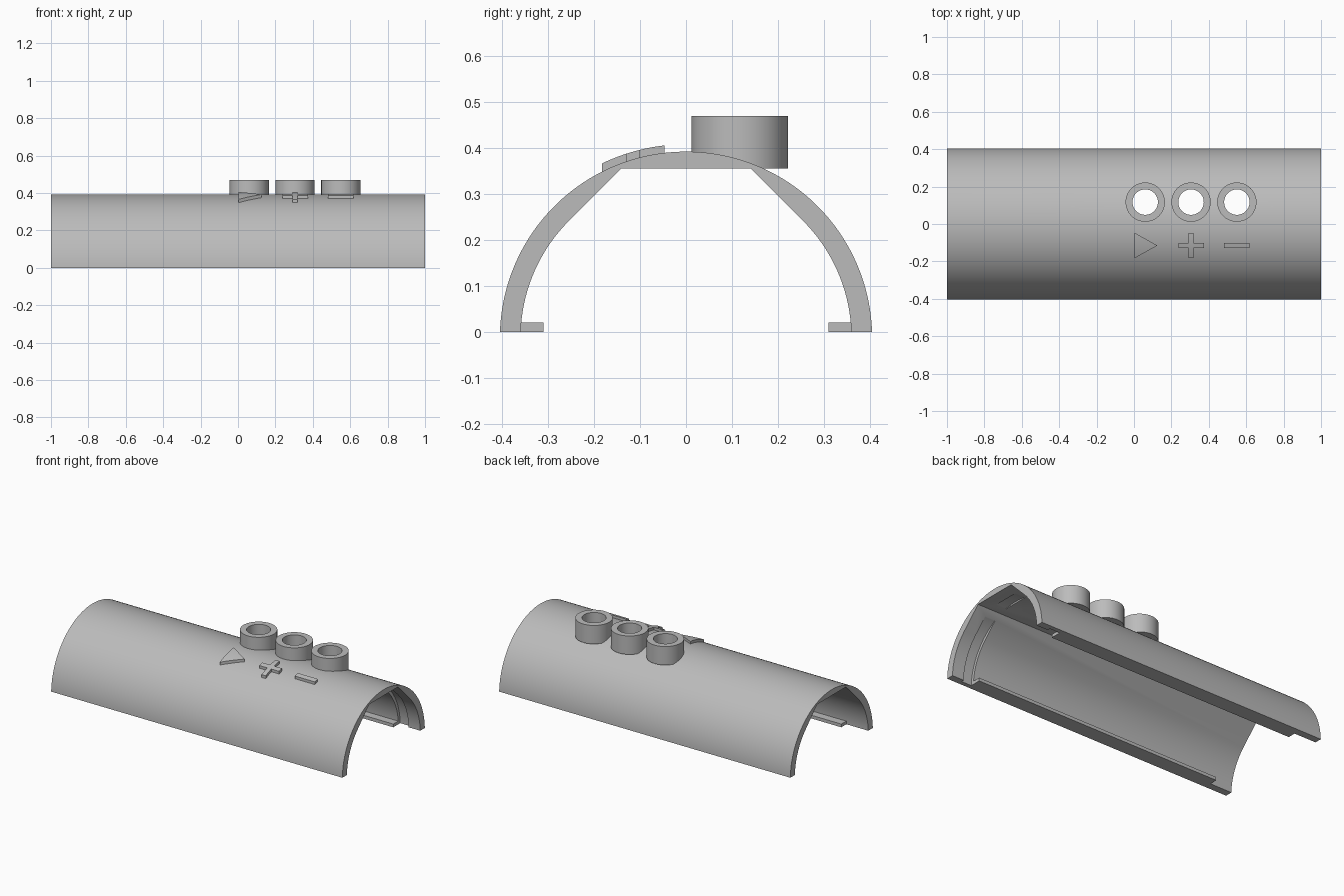
import bpy, bmesh, math
from mathutils import Matrix

cube = bpy.data.objects.get("Cube")
if cube:
    bpy.data.objects.remove(cube)

grey = bpy.data.materials.new("plain grey")
grey.use_nodes = True
grey.diffuse_color = (0.5, 0.5, 0.5, 1)
grey.node_tree.nodes["Principled BSDF"].inputs["Base Color"].default_value = (0.5, 0.5, 0.5, 1)

CZ = -0.013            # height of the tube axis
OUTER, INNER = 0.405, 0.36
ROOF = 0.355           # flat ceiling inside the shell


def prism(name, points, axis, lo, hi):
    """Extrude a 2D outline along x (points are y, z) or z (points are x, y)."""
    bm = bmesh.new()
    place = (lambda p, t: (t, p[0], p[1])) if axis == "x" else (lambda p, t: (p[0], p[1], t))
    ends = [[bm.verts.new(place(p, t)) for p in points] for t in (lo, hi)]
    bm.faces.new(ends[0])
    bm.faces.new(ends[1])
    n = len(points)
    for i in range(n):
        j = (i + 1) % n
        bm.faces.new((ends[0][i], ends[0][j], ends[1][j], ends[1][i]))
    bmesh.ops.recalc_face_normals(bm, faces=bm.faces)
    mesh = bpy.data.meshes.new(name)
    bm.to_mesh(mesh)
    bm.free()
    mesh.materials.append(grey)
    obj = bpy.data.objects.new(name, mesh)
    bpy.context.collection.objects.link(obj)
    return obj


def activate(obj):
    bpy.ops.object.select_all(action="DESELECT")
    obj.select_set(True)
    bpy.context.view_layer.objects.active = obj


def boolean(obj, cutter, operation):
    """Apply a boolean and throw the cutter away."""
    cutter.hide_render = True
    mod = obj.modifiers.new("cut", "BOOLEAN")
    mod.operation, mod.solver, mod.object = operation, "EXACT", cutter
    activate(obj)
    bpy.ops.object.modifier_apply(modifier=mod.name)
    bpy.data.objects.remove(cutter)


def smooth(obj):
    activate(obj)
    bpy.ops.object.shade_smooth_by_angle(angle=math.radians(25))


def arc(r, a0, a1, n, cy=0.0, cz=CZ):
    return [(cy + r * math.cos(a0 + (a1 - a0) * i / n),
             cz + r * math.sin(a0 + (a1 - a0) * i / n)) for i in range(n + 1)]


def circle(r, cx, cy, n=64):
    return arc(r, 0, 2 * math.pi, n, cx, cy)[:-1]


def rect(x0, x1, y0, y1):
    return [(x0, y0), (x1, y0), (x1, y1), (x0, y1)]


# Half-tube shell: round outside, chamfered flat ceiling inside
a = math.asin(-CZ / OUTER)
b = math.asin(-CZ / INNER)
side = arc(INNER, b, math.pi / 4, 24)
side.append((side[-1][0] + side[-1][1] - ROOF, ROOF))
outline = arc(OUTER, a, math.pi - a, 96) + [(-y, z) for y, z in side] + side[::-1]
shell = prism("shell", outline, "x", -1, 1)

# Shallow ring groove inside one end
boolean(shell, prism("groove_cutter", circle(0.378, 0, CZ, 128), "x", 0.85, 0.92), "DIFFERENCE")

# Three button collars, with holes through the shell
for label, x in (("play", 0.06), ("plus", 0.305), ("minus", 0.55)):
    collar = prism(label + "_button_collar", circle(0.105, x, 0.117), "z", ROOF, 0.47)
    for target in (collar, shell):
        boolean(target, prism("hole_cutter", circle(0.068, x, 0.117), "z", 0.1, 0.6), "DIFFERENCE")
    smooth(collar)
smooth(shell)

# Inner ledges along both lower edges
for label, s in (("front", -1), ("back", 1)):
    prism(label + "_ledge", rect(s * 0.31, s * 0.36, 0, 0.02), "x", -0.85, 0.85)

# Raised symbols that follow the curve of the shell
X, Y, H, T = 0.305, -0.115, 0.068, 0.014
plus = [(T, H), (T, T), (H, T), (H, -T), (T, -H)]
plus = [(X + T, Y + H), (X + T, Y + T), (X + H, Y + T), (X + H, Y - T), (X + T, Y - T), (X + T, Y - H),
        (X - T, Y - H), (X - T, Y - T), (X - H, Y - T), (X - H, Y + T), (X - T, Y + T), (X - T, Y + H)]
symbols = {
    "play_symbol": [(0.003, Y - H), (0.125, Y), (0.003, Y + H)],
    "plus_symbol": plus,
    "minus_symbol": rect(0.55 - H, 0.55 + H, Y - T, Y + T),
}
for name, points in symbols.items():
    symbol = prism(name, points, "z", 0.2, 0.6)
    band = arc(0.421, 0.5, math.pi - 0.5, 96) + arc(0.4, math.pi - 0.5, 0.5, 96)
    boolean(symbol, prism("band_cutter", band, "x", -0.2, 0.8), "INTERSECT")
    smooth(symbol)
